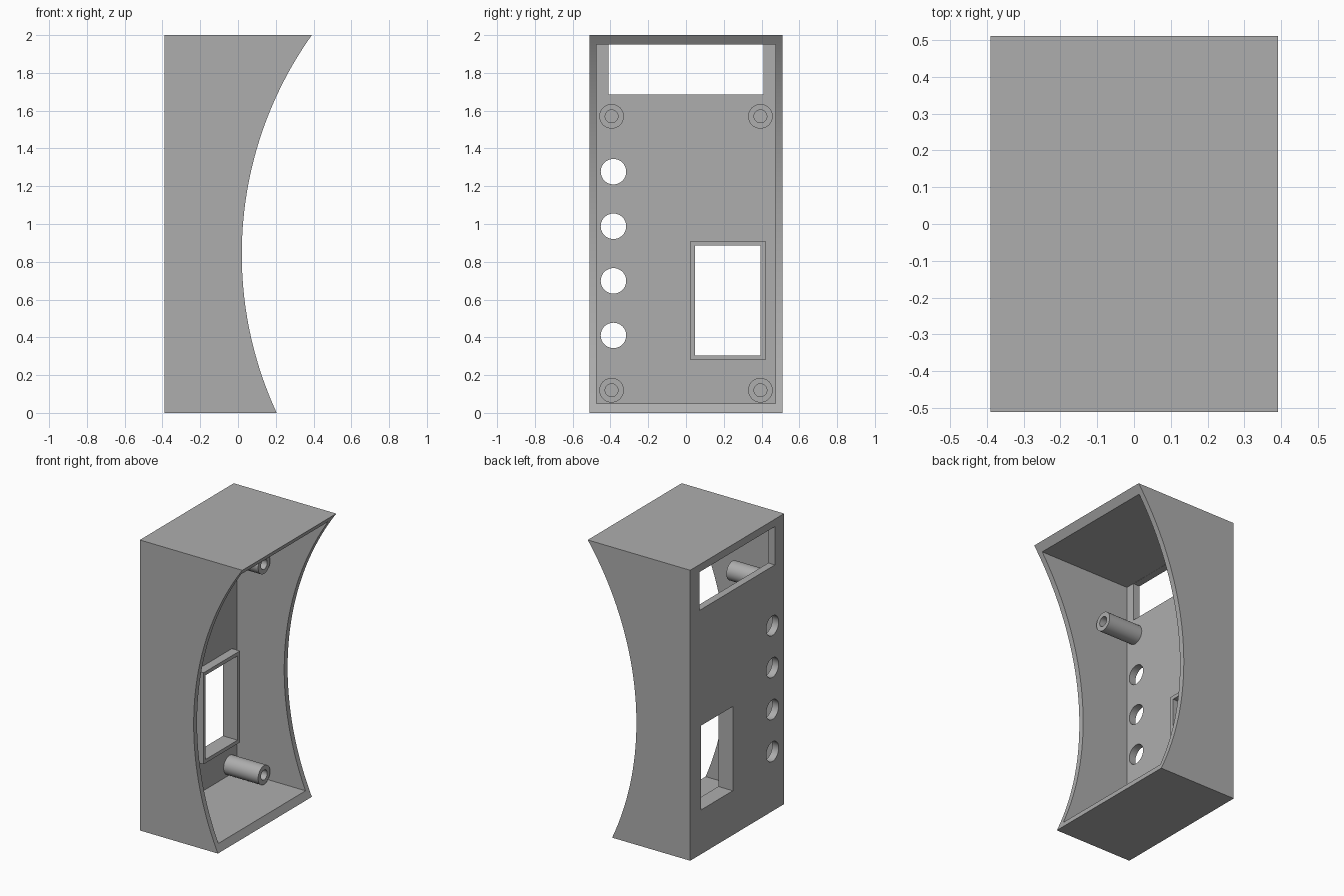
import bpy, bmesh, math

if "Cube" in bpy.data.objects:
    bpy.data.objects.remove(bpy.data.objects["Cube"])

grey = bpy.data.materials.new("plain_grey")
grey.diffuse_color = (0.42, 0.42, 0.42, 1)
grey.use_nodes = True
grey.node_tree.nodes["Principled BSDF"].inputs["Base Color"].default_value = grey.diffuse_color

BACK, FLOOR = -0.39, -0.34      # outer and inner face of the panel
HALF_Y = 0.511


def make_object(name, bm):
    bmesh.ops.recalc_face_normals(bm, faces=bm.faces)
    mesh = bpy.data.meshes.new(name)
    bm.to_mesh(mesh)
    bm.free()
    mesh.materials.append(grey)
    obj = bpy.data.objects.new(name, mesh)
    bpy.context.collection.objects.link(obj)
    return obj


def prism(name, points):
    """Solid between a list of 3D points and the matching far points."""
    bm = bmesh.new()
    near = [bm.verts.new(a) for a, b in points]
    far = [bm.verts.new(b) for a, b in points]
    bm.faces.new(near)
    bm.faces.new(far)
    n = len(points)
    for i in range(n):
        j = (i + 1) % n
        bm.faces.new((near[i], near[j], far[j], far[i]))
    return make_object(name, bm)


def rect(y0, y1, z0, z1):
    return [(y0, z0), (y1, z0), (y1, z1), (y0, z1)]


def circle(y, z, r, n=40):
    return [(y + r * math.cos(2 * math.pi * i / n),
             z + r * math.sin(2 * math.pi * i / n)) for i in range(n)]


def along_x(name, outline, x0, x1):
    return prism(name, [((x0, y, z), (x1, y, z)) for y, z in outline])


def ring(name, outer, inner, x0, x1):
    """Hollow sleeve standing on the panel, open at its base."""
    bm = bmesh.new()
    loops = [[bm.verts.new((x, y, z)) for y, z in pts]
             for x, pts in ((x0, outer), (x1, outer), (x1, inner), (x0, inner))]
    n = len(outer)
    for a, b in zip(loops, loops[1:]):
        for i in range(n):
            j = (i + 1) % n
            bm.faces.new((a[i], a[j], b[j], b[i]))
    return make_object(name, bm)


def activate(obj):
    bpy.ops.object.select_all(action='DESELECT')
    obj.select_set(True)
    bpy.context.view_layer.objects.active = obj


def cut(target, cutter):
    mod = target.modifiers.new("cut", 'BOOLEAN')
    mod.operation = 'DIFFERENCE'
    mod.solver = 'EXACT'
    mod.object = cutter
    activate(target)
    bpy.ops.object.modifier_apply(modifier=mod.name)
    bpy.data.objects.remove(cutter, do_unlink=True)


# Housing: side profile with a concave arc
R, CX, CZ, STEPS = 2.0, 2.02, 0.84, 56
a0, a1 = math.asin(-CZ / R), math.asin((2 - CZ) / R)
profile = [(BACK, 2), (BACK, 0)]
for i in range(STEPS + 1):
    a = a0 + (a1 - a0) * i / STEPS
    profile.append((CX - R * math.cos(a), CZ + R * math.sin(a)))
housing = prism("housing", [((x, -HALF_Y, z), (x, HALF_Y, z)) for x, z in profile])

# Cavity, display window, socket window and button holes
cut(housing, along_x("cavity_cutter", rect(-0.474, 0.474, 0.05, 1.95), FLOOR, 1))
cut(housing, along_x("display_cutter", rect(-0.41, 0.41, 1.685, 1.949), -0.6, -0.2))
socket = rect(0.048, 0.395, 0.305, 0.885)
cut(housing, along_x("socket_cutter", socket, -0.6, -0.2))
for i in range(4):
    hole = circle(-0.384, 0.41 + 0.289 * i, 0.0675)
    cut(housing, along_x("button_cutter", hole, -0.6, -0.2))

# Raised frame around the socket window
ring("socket_frame", rect(0.025, 0.42, 0.28, 0.91), socket, FLOOR, -0.28)

# Hollow screw posts
posts = []
for y in (-0.394, 0.394):
    for z in (0.12, 1.57):
        posts.append(ring("screw_post", circle(y, z, 0.065), circle(y, z, 0.034),
                          FLOOR, -0.077))

for obj in [housing] + posts:
    activate(obj)
    bpy.ops.object.shade_smooth_by_angle(angle=math.radians(30))
